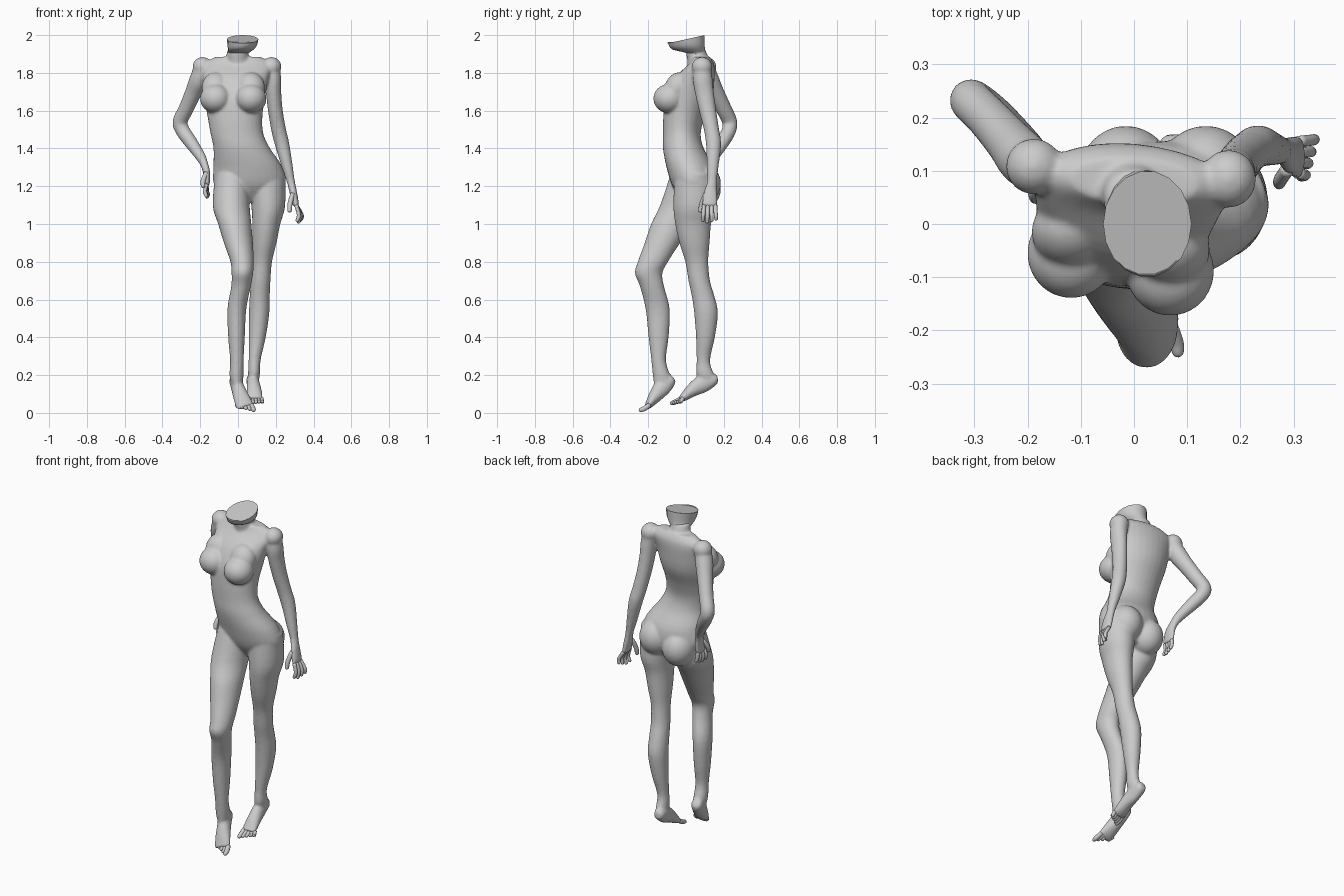
import bpy, bmesh, math
from mathutils import Vector, Matrix

mat = bpy.data.materials.new("warm_grey_plaster")
mat.diffuse_color = (0.6, 0.6, 0.6, 1)


def spline(secs, steps):
    """Catmull-Rom through the sections (x, y, z, rx, ry, turn)."""
    s = [Vector(tuple(a) + (0,) * (6 - len(a))) for a in secs]
    out = []
    for i in range(len(s) - 1):
        p0, p1, p2, p3 = s[max(i - 1, 0)], s[i], s[i + 1], s[min(i + 2, len(s) - 1)]
        for k in range(steps):
            t = k / steps
            out.append(0.5 * (2 * p1 + (p2 - p0) * t + (2 * p0 - 5 * p1 + 4 * p2 - p3) * t * t
                              + (3 * p1 - p0 - 3 * p2 + p3) * t ** 3))
    return out + [s[-1]]


def loft(bm, secs, follow=False, sides=28, steps=4):
    """Skin elliptical rings; level rings, or rings square to the path."""
    pts = spline(secs, steps)
    rings = []
    for i, p in enumerate(pts):
        c = Vector(p[:3])
        u, v = Vector((1, 0, 0)), Vector((0, 1, 0))
        if follow:
            t = (Vector(pts[min(i + 1, len(pts) - 1)][:3]) - Vector(pts[max(i - 1, 0)][:3])).normalized()
            u = (u - t * u.dot(t)).normalized()
            v = t.cross(u)
        else:
            m = Matrix.Rotation(math.radians(p[5]), 3, 'Z')
            u, v = m @ u, m @ v
        rings.append([bm.verts.new(c + u * p[3] * math.cos(a) + v * p[4] * math.sin(a))
                      for a in (2 * math.pi * k / sides for k in range(sides))])
    faces = [bm.faces.new(rings[0][::-1]), bm.faces.new(rings[-1])]
    for a, b in zip(rings, rings[1:]):
        for k in range(sides):
            n = (k + 1) % sides
            faces.append(bm.faces.new((a[k], a[n], b[n], b[k])))
    bmesh.ops.recalc_face_normals(bm, faces=faces)


def ball(bm, c, r, tilt=0):
    m = Matrix.Translation(c) @ Matrix.Rotation(math.radians(tilt), 4, 'X') @ Matrix.Diagonal((*r, 1))
    bmesh.ops.create_uvsphere(bm, u_segments=28, v_segments=18, radius=1, matrix=m)


def finish(bm, name):
    me = bpy.data.meshes.new(name)
    bm.to_mesh(me)
    bm.free()
    me.materials.append(mat)
    for p in me.polygons:
        p.use_smooth = True
    ob = bpy.data.objects.new(name, me)
    bpy.context.collection.objects.link(ob)
    return ob


def digits(name, paths, r):
    """Fingers or toes: tapered round-tipped tubes through three points."""
    bm = bmesh.new()
    for n, (a, b, c) in enumerate(paths):
        a, b, c = Vector(a), Vector(b), Vector(c)
        q = r * (1.25 if n == 0 else 1)
        d = (c - b).normalized() * q
        loft(bm, [(*a, q, q), (*b, q, q), (*(c - d), q * .88, q * .88),
                  (*(c - d * .35), q * .68, q * .68), (*c, q * .12, q * .12)], True, 12, 3)
    return finish(bm, name)


body = bmesh.new()

# torso from pelvis to collar
loft(body, [(.06, .045, 1.12, .07, .06), (.062, .04, 1.2, .185, .112), (.053, .022, 1.3, .183, .125),
            (.02, -.014, 1.4, .15, .108), (-.006, -.022, 1.48, .14, .1, -3),
            (-.016, -.01, 1.57, .146, .11, -5), (-.018, .015, 1.67, .162, .124, -6),
            (-.012, .045, 1.77, .175, .105, -6), (0, .08, 1.845, .18, .068, -4),
            (0, .08, 1.885, .12, .045, -4)])
# neck column
loft(body, [(0, .075, 1.79, .07, .06), (0, .068, 1.86, .062, .06), (-.002, .056, 1.9, .058, .055),
            (.003, .05, 1.93, .055, .05)])
# bust
for x, y in ((-.118, -.055), (.068, -.088)):
    ball(body, (x, y, 1.664), (.083, .085, .078))
    ball(body, (x, y + .04, 1.72), (.075, .065, .085), -20)
# buttocks
ball(body, (-.015, .085, 1.185), (.092, .1, .105))
ball(body, (.135, .085, 1.215), (.095, .1, .105))

# forward leg and standing leg
loft(body, [(-.03, .02, 1.27, .09, .1), (-.036, -.02, 1.1, .098, .117), (-.017, -.075, 1, .088, .11),
            (.002, -.125, .9, .077, .094), (.022, -.175, .8, .062, .08), (.023, -.198, .74, .057, .073),
            (.016, -.18, .67, .052, .064), (-.006, -.15, .55, .05, .064), (-.008, -.145, .4, .044, .053),
            (-.006, -.145, .28, .036, .039), (-.008, -.13, .2, .037, .046), (-.005, -.12, .15, .03, .05)])
loft(body, [(.15, .04, 1.27, .1, .1), (.16, .043, 1.1, .09, .11), (.15, .038, 1, .074, .095),
            (.14, .045, .9, .064, .08), (.128, .057, .8, .052, .061), (.12, .07, .7, .052, .057),
            (.115, .09, .62, .053, .06), (.112, .106, .53, .054, .063), (.102, .103, .4, .045, .05),
            (.088, .092, .28, .032, .036), (.085, .1, .21, .032, .046), (.08, .12, .16, .028, .05)])
# feet, heel to ball
loft(body, [(-.018, -.068, .185, .022, .022), (-.014, -.085, .172, .033, .036), (-.002, -.125, .135, .035, .046),
            (.018, -.168, .082, .043, .034), (.033, -.195, .045, .047, .021),
            (.04, -.208, .03, .046, .014)], True)
loft(body, [(.075, .168, .178, .02, .022), (.076, .145, .175, .032, .034), (.08, .09, .155, .034, .048),
            (.085, .035, .122, .039, .037), (.088, -.01, .085, .043, .023),
            (.09, -.03, .072, .042, .015)], True)

# bent arm with hand resting at the hip
ball(body, (-.188, .108, 1.832), (.053, .053, .052))
loft(body, [(-.18, .1, 1.84, .045, .045), (-.208, .123, 1.765, .049, .052), (-.235, .155, 1.7, .044, .046),
            (-.275, .2, 1.61, .04, .042), (-.307, .232, 1.54, .04, .04), (-.29, .225, 1.49, .038, .038),
            (-.255, .197, 1.44, .036, .037), (-.2, .15, 1.36, .028, .028), (-.178, .127, 1.315, .021, .026),
            (-.166, .11, 1.27, .019, .037), (-.165, .098, 1.22, .016, .042),
            (-.167, .095, 1.2, .012, .04)], True)
# hanging arm with palm
ball(body, (.178, .085, 1.832), (.052, .055, .052))
loft(body, [(.172, .085, 1.84, .045, .045), (.184, .088, 1.77, .045, .052), (.188, .097, 1.7, .041, .05),
            (.198, .115, 1.6, .039, .045), (.215, .135, 1.5, .039, .04), (.234, .146, 1.42, .038, .04),
            (.262, .141, 1.3, .029, .031), (.281, .137, 1.22, .021, .026), (.292, .13, 1.17, .02, .035),
            (.305, .126, 1.11, .017, .042), (.309, .125, 1.09, .012, .04)], True)

# blend everything into one smooth skin
skin = finish(body, "body")
rm = skin.modifiers.new("blend", 'REMESH')
rm.mode = 'VOXEL'
rm.voxel_size = 0.007
rm.use_smooth_shade = True
sm = skin.modifiers.new("soften", 'SMOOTH')
sm.factor = 0.5
sm.iterations = 9

# flared neck stump with tilted flat cut
bm = bmesh.new()
loft(bm, [(0, .058, 1.88, .054, .05), (0, .052, 1.905, .057, .05), (.014, .016, 1.922, .067, .086),
          (.022, .004, 1.945, .078, .096), (.025, 0, 1.978, .083, .1)], sides=18, steps=2)
for v in bm.verts:
    if v.co.z > 1.977:
        v.co.z += .22 * v.co.y
stump = finish(bm, "neck_stump")
bpy.context.view_layer.objects.active = stump
stump.select_set(True)
bpy.ops.object.shade_smooth_by_angle(angle=math.radians(40))

# fingers: thumb first, then four across the palm
digits("hip_hand_fingers", [((-.168, .085, 1.27), (-.185, .06, 1.23), (-.185, .045, 1.19))] +
       [((-.166, .066 + .02 * i, 1.21), (-.176 + .004 * i, .06 + .022 * i, 1.175),
         (-.165 + .004 * i, .054 + .024 * i, 1.135 + .006 * abs(i - 1))) for i in range(4)], .0105)
digits("hanging_hand_fingers", [((.29, .105, 1.16), (.276, .085, 1.11), (.272, .074, 1.06))] +
       [((.308, .095 + .02 * i, 1.1), (.322 + .005 * i, .092 + .022 * i, 1.05),
         (.312 + .008 * i, .088 + .024 * i, 1.002 + .008 * abs(i - 1))) for i in range(4)], .0105)

# toes: big toe first, stepping outward
digits("forward_foot_toes", [((.07 - .019 * i, -.192 + .002 * i, .042), (.08 - .02 * i, -.222 + .006 * i, .022 + .003 * i),
                              (.084 - .021 * i, -.25 + .011 * i, .012 + .004 * i)) for i in range(5)], .0105)
digits("rear_foot_toes", [((.06 + .016 * i, -.015, .08), (.06 + .017 * i, -.052 + .006 * i, .06),
                           (.062 + .017 * i, -.085 + .011 * i, .048 + .003 * i)) for i in range(5)], .0105)
